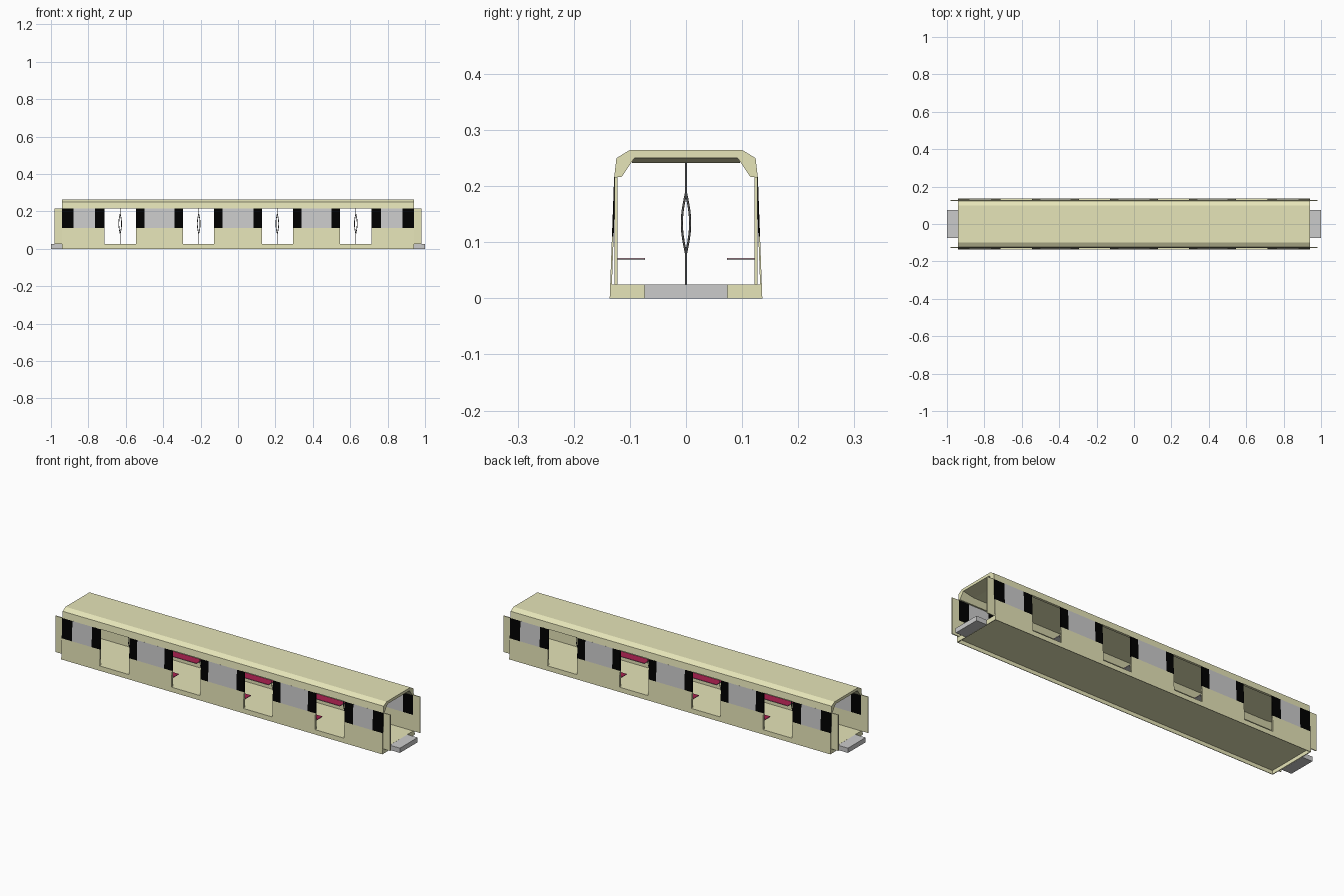
import bpy, bmesh, math

if "Cube" in bpy.data.objects:
    bpy.data.objects.remove(bpy.data.objects["Cube"])


def material(name, rgb):
    m = bpy.data.materials.new(name)
    m.diffuse_color = (*rgb, 1)
    m.use_nodes = True
    m.node_tree.nodes["Principled BSDF"].inputs["Base Color"].default_value = m.diffuse_color
    return m


CREAM = material("cream_paint", (0.79, 0.78, 0.48))
BLACK = material("black_trim", (0.0, 0.0, 0.0))
GLASS = material("grey_glass", (0.56, 0.56, 0.57))
RED = material("red_fabric", (0.40, 0.015, 0.08))
STEEL = material("dark_steel", (0.10, 0.10, 0.10))
PLATE = material("grey_plate", (0.56, 0.56, 0.58))


def prism(name, profile, a, b, mat, axis="x", mirror=""):
    """Extrude a 2D profile between a and b along x (y,z points) or y (x,z points)."""
    def place(p, t):
        return (t, p[0], p[1]) if axis == "x" else (p[0], t, p[1])
    bm = bmesh.new()
    va = [bm.verts.new(place(p, a)) for p in profile]
    vb = [bm.verts.new(place(p, b)) for p in profile]
    n = len(profile)
    for i in range(n):
        j = (i + 1) % n
        bm.faces.new((va[i], va[j], vb[j], vb[i]))
    bm.faces.new(va)
    bm.faces.new(vb)
    bmesh.ops.recalc_face_normals(bm, faces=bm.faces)
    me = bpy.data.meshes.new(name)
    bm.to_mesh(me)
    bm.free()
    me.materials.append(mat)
    ob = bpy.data.objects.new(name, me)
    bpy.context.collection.objects.link(ob)
    if mirror:
        mod = ob.modifiers.new("Mirror", "MIRROR")
        mod.use_axis = ("x" in mirror, "y" in mirror, False)
    return ob


def rect(u0, u1, v0, v1):
    return [(u0, v0), (u1, v0), (u1, v1), (u0, v1)]


def sheet(z0, z1):
    """Thin strip of the leaning outer side wall."""
    def y(z):
        return 0.136 - 0.0365 * z
    return [(y(z0) - 0.003, z0), (y(z0), z0), (y(z1), z1), (y(z1) - 0.003, z1)]


L = 0.94
FLOOR, SILL, EAVE = 0.025, 0.11, 0.216

# floor deck with a skirt all round, open underneath
prism("floor_deck", rect(-0.1325, 0.1325, 0.019, FLOOR), -L, L, CREAM)
prism("side_skirt", sheet(0, FLOOR), -L, L, CREAM, mirror="y")
prism("end_skirt", rect(-0.1325, 0.1325, 0, 0.019), L - 0.004, L, CREAM, mirror="x")
prism("gangway_plate", rect(-0.074, 0.074, 0, FLOOR), L + 0.0005, 1.0, PLATE, mirror="x")

# roof shell with chamfered shoulders
outer = [(0.128, EAVE), (0.124, 0.25), (0.10, 0.2645)]
inner = [(0.092, 0.25), (0.115, EAVE)]
outline = outer + [(-y, z) for y, z in outer[::-1]]
outline += [(-y, z) for y, z in inner[::-1]] + inner
prism("roof", outline, -L, L, CREAM)

# ceiling panel with sloping ends
prism("ceiling_panel", [(-L, 0.251), (-0.87, 0.241), (0.87, 0.241), (L, 0.251)],
      -0.096, 0.096, CREAM, axis="y")

# side walls between the doorways: (wall start, glass start, glass end, wall end)
bays = [(-L, -0.88, -0.765, -0.715), (-0.545, -0.50, -0.34, -0.295),
        (-0.127, -0.083, 0.083, 0.127), (0.295, 0.34, 0.50, 0.545),
        (0.715, 0.765, 0.88, L)]
for i, (x0, g0, g1, x1) in enumerate(bays):
    prism(f"wall_outer_{i}", sheet(FLOOR, SILL), x0, x1, CREAM, mirror="y")
    prism(f"wall_inner_{i}", rect(0.1225, 0.1255, FLOOR, SILL), x0, x1, CREAM, mirror="y")
    for tag, a, b, mat in (("trim_a", x0, g0, BLACK), ("window", g0, g1, GLASS),
                           ("trim_b", g1, x1, BLACK)):
        prism(f"{tag}_outer_{i}", sheet(SILL, EAVE), a, b, mat, mirror="y")
        prism(f"{tag}_inner_{i}", rect(0.1225, 0.1255, SILL, EAVE), a, b, mat, mirror="y")
    # bench seats only in the three middle bays
    if 0 < i < 4:
        prism(f"bench_{i}", rect(0.073, 0.122, 0.068, 0.071), x0, x1, PLATE, mirror="y")
        prism(f"bench_cushion_{i}", rect(0.073, 0.122, 0.071, 0.0715), x0, x1, RED, mirror="y")

# wing panels that stick out past both ends
prism("end_wing", rect(0.122, 0.127, FLOOR, EAVE), L, 0.98, CREAM, mirror="xy")


def pole(name, x, lines):
    cu = bpy.data.curves.new(name, "CURVE")
    cu.dimensions = "3D"
    cu.bevel_depth = 0.002
    cu.bevel_resolution = 1
    cu.use_fill_caps = True
    for pts in lines:
        sp = cu.splines.new("POLY")
        sp.points.add(len(pts) - 1)
        for p, co in zip(sp.points, pts):
            p.co = (*co, 1)
    cu.materials.append(STEEL)
    ob = bpy.data.objects.new(name, cu)
    ob.location.x = x
    bpy.context.collection.objects.link(ob)


# grab poles that split into four bowed rods at hand height
lines = [[(0, 0, FLOOR), (0, 0, 0.08)], [(0, 0, 0.188), (0, 0, 0.242)]]
for k in range(4):
    ang = math.radians(45 + 90 * k)
    rod = []
    for s in range(11):
        r = 0.0105 * math.sin(math.pi * s / 10)
        rod.append((r * math.cos(ang), r * math.sin(ang), 0.08 + 0.108 * s / 10))
    lines.append(rod)
for i, x in enumerate((-0.63, -0.21, 0.21, 0.63)):
    pole(f"grab_pole_{i}", x, lines)
